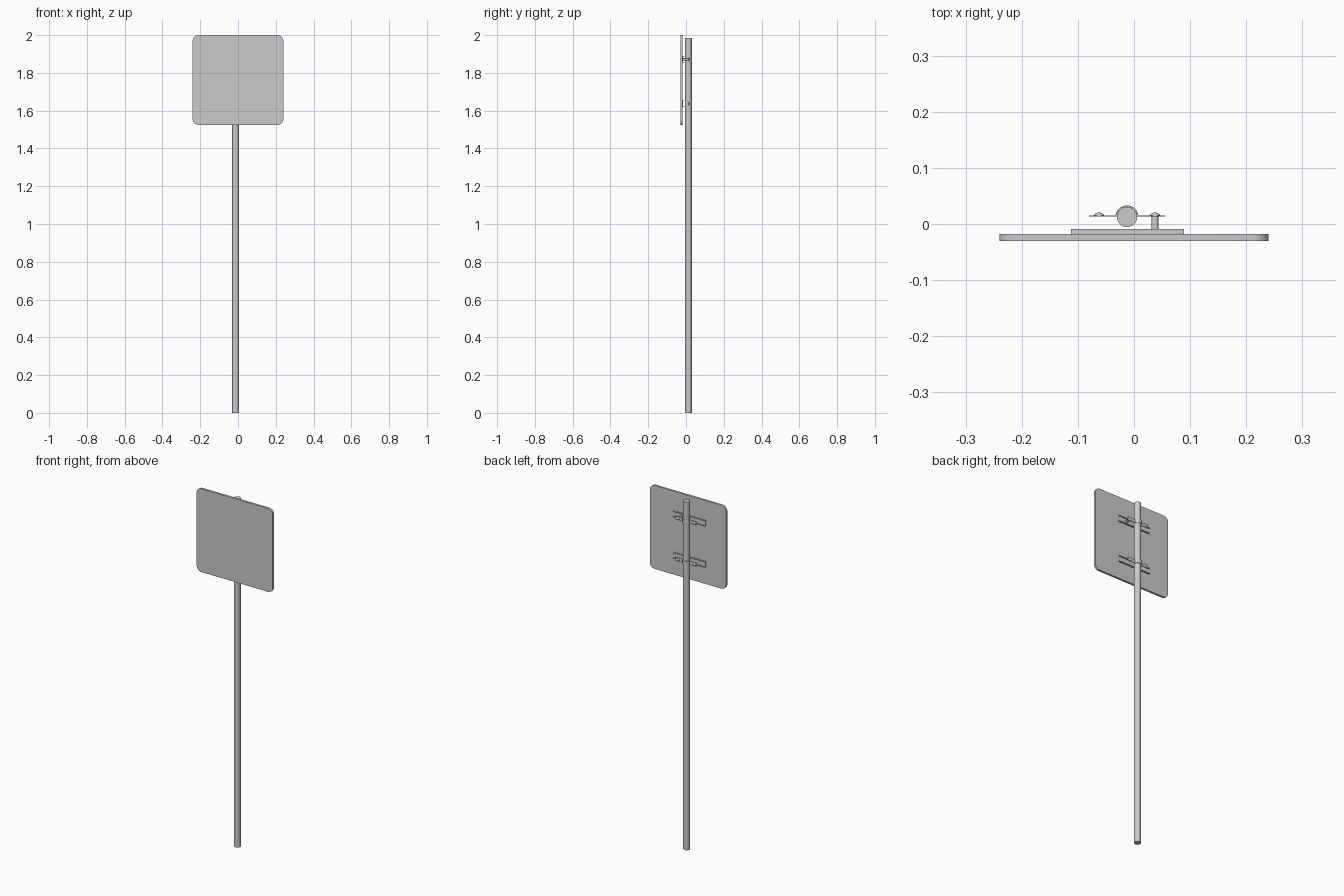
import bpy, bmesh
from math import sin, cos, pi, radians
from mathutils import Vector, Matrix

if "Cube" in bpy.data.objects:
    bpy.data.objects.remove(bpy.data.objects["Cube"])

PX, PY = -0.0125, 0.0125   # pole axis


def finish(bm, name):
    bmesh.ops.recalc_face_normals(bm, faces=bm.faces)
    me = bpy.data.meshes.new(name)
    bm.to_mesh(me)
    bm.free()
    ob = bpy.data.objects.new(name, me)
    bpy.context.collection.objects.link(ob)
    bpy.ops.object.select_all(action='DESELECT')
    ob.select_set(True)
    bpy.context.view_layer.objects.active = ob
    bpy.ops.object.shade_smooth_by_angle(angle=radians(35))
    return ob


def prism(name, points, offset):
    """Extrude a closed outline along an offset."""
    bm = bmesh.new()
    face = bm.faces.new([bm.verts.new(p) for p in points])
    res = bmesh.ops.extrude_face_region(bm, geom=[face], use_keep_orig=True)
    verts = [g for g in res['geom'] if isinstance(g, bmesh.types.BMVert)]
    bmesh.ops.translate(bm, verts=verts, vec=Vector(offset))
    return finish(bm, name)


def bolt(name, x, z, shaft):
    """Domed head on the clamp, with an optional shaft reaching into the rail."""
    head = [(0.009 * sin(a * pi / 12), 0.0148 + 0.0055 * cos(a * pi / 12)) for a in range(7)]
    tail = [(0.006, 0.0148), (0.006, -0.016), (0, -0.016)] if shaft else [(0, 0.0148)]
    bm = bmesh.new()
    vs = [bm.verts.new((x + r, y, z)) for r, y in head + tail]
    es = [bm.edges.new(p) for p in zip(vs, vs[1:])]
    bmesh.ops.spin(bm, geom=vs + es, cent=(x, 0, z), axis=(0, 1, 0),
                   angle=2 * pi, steps=20, use_duplicate=False)
    bmesh.ops.remove_doubles(bm, verts=bm.verts, dist=0.00005)
    finish(bm, name)


# sign plate with rounded corners
R, W, Z0, Z1 = 0.03, 0.24, 1.525, 2.0
corners = [(W - R, Z1 - R, 0), (-W + R, Z1 - R, 90), (-W + R, Z0 + R, 180), (W - R, Z0 + R, 270)]
outline = [(cx + R * cos(radians(s + a * 11.25)), -0.03, cz + R * sin(radians(s + a * 11.25)))
           for cx, cz, s in corners for a in range(9)]
prism("sign_plate", outline, (0, 0.0125, 0))

# pole
bm = bmesh.new()
bmesh.ops.create_cone(bm, cap_ends=True, segments=32, radius1=0.018, radius2=0.018,
                      depth=1.985, matrix=Matrix.Translation((PX, PY, 1.985 / 2)))
finish(bm, "pole")

# two mounting sets: channel rail, strap clamp, bolts
for label, z in (("upper", 1.872), ("lower", 1.637)):
    h, t = 0.017, 0.003
    yf, yb = -0.0178, -0.009
    channel = [(yf, -h), (yb, -h), (yb, -h + t), (yf + t, -h + t),
               (yf + t, h - t), (yb, h - t), (yb, h), (yf, h)]
    prism(label + "_rail", [(-0.1125, y, z + dz) for y, dz in channel], (0.2015, 0, 0))

    def strap(r, y):
        a0 = math_a = (y - PY) / r
        arc = [(PX + r * cos(a), PY + r * sin(a))
               for a in (pi - a0 - (pi - 2 * a0) * i / 20 for i in range(21))]
        return [(-0.08, y)] + arc + [(0.055, y)]

    profile = strap(0.0205, 0.0155) + strap(0.0183, 0.0135)[::-1]
    prism(label + "_clamp", [(x, y, z - 0.011) for x, y in profile], (0, 0, 0.022))

    bolt(label + "_bolt_left", PX - 0.05, z, False)
    bolt(label + "_bolt_right", PX + 0.05, z, label == "upper")
